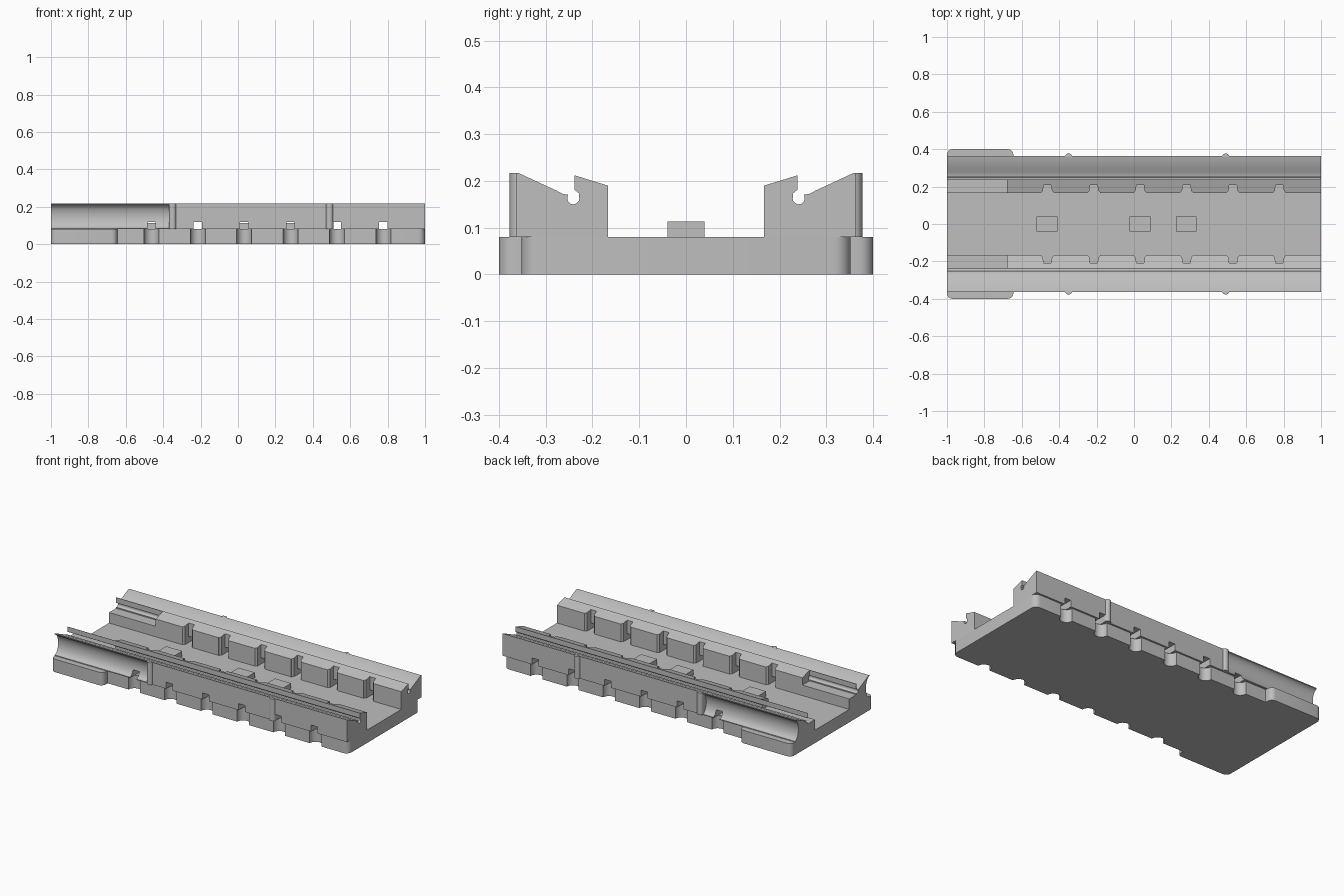
import bpy, bmesh
from math import cos, sin, pi
from mathutils import Vector

old = bpy.data.objects.get("Cube")
if old:
    bpy.data.objects.remove(old, do_unlink=True)

grey = bpy.data.materials.new("plain grey")
grey.use_nodes = True
tone = (0.52, 0.52, 0.52, 1)
grey.diffuse_color = tone
grey.node_tree.nodes["Principled BSDF"].inputs["Base Color"].default_value = tone


def prism(name, outline, axis, lo, hi):
    """Extrude an outline: (x, y) along z, or (y, z) along x."""
    place = (lambda a, b: (a, b, lo)) if axis == "z" else (lambda a, b: (lo, a, b))
    step = Vector((0, 0, hi - lo)) if axis == "z" else Vector((hi - lo, 0, 0))
    bm = bmesh.new()
    face = bm.faces.new([bm.verts.new(place(*p)) for p in outline])
    new = bmesh.ops.extrude_face_region(bm, geom=[face])["geom"]
    bmesh.ops.translate(bm, vec=step, verts=[v for v in new if isinstance(v, bmesh.types.BMVert)])
    bmesh.ops.recalc_face_normals(bm, faces=bm.faces)
    mesh = bpy.data.meshes.new(name)
    bm.to_mesh(mesh)
    bm.free()
    mesh.materials.append(grey)
    obj = bpy.data.objects.new(name, mesh)
    bpy.context.collection.objects.link(obj)
    return obj


def arc(cx, cy, rx, ry, start, end, n=8):
    angles = [start + (end - start) * i / n for i in range(n + 1)]
    return [(cx + rx * cos(a), cy + ry * sin(a)) for a in angles]


def rect(x0, x1, y0, y1):
    return [(x0, y0), (x1, y0), (x1, y1), (x0, y1)]


def rounded(x0, x1, y0, y1, r):
    corners = [(x1 - r, y1 - r), (x0 + r, y1 - r), (x0 + r, y0 + r), (x1 - r, y0 + r)]
    return [p for i, c in enumerate(corners)
            for p in arc(*c, r, r, i * pi / 2, (i + 1) * pi / 2, 6)]


def apply(obj, mod):
    bpy.context.view_layer.objects.active = obj
    bpy.ops.object.modifier_apply(modifier=mod.name)


def combine(obj, other, operation="DIFFERENCE"):
    mod = obj.modifiers.new("combine", "BOOLEAN")
    mod.operation, mod.solver, mod.object = operation, "EXACT", other
    apply(obj, mod)
    bpy.data.objects.remove(other, do_unlink=True)


def mirror_y(obj):
    mod = obj.modifiers.new("mirror", "MIRROR")
    mod.use_axis = (False, True, False)
    apply(obj, mod)


FLOOR, TOP = 0.08, 0.217
slots = [-0.463 + 0.248 * i for i in range(6)]

# Base plate with widened end tabs and rounded edge notches
base = prism("base_plate", rounded(-1, 1, -0.352, 0.352, 0.035), "z", 0, FLOOR)
combine(base, prism("tab", rounded(-1, -0.645, -0.4, 0.4, 0.03), "z", 0, FLOOR), "UNION")
for x in slots:
    for side in (-1, 1):
        notch = arc(x, side * 0.352, 0.04, 0.04, 0, 2 * pi * 23 / 24, 23)
        combine(base, prism("notch", notch, "z", -0.1, 0.2))

# Side rail: inner lip, round-bottomed groove, sloped outer flank
profile = [(0.167, FLOOR), (0.167, 0.19), (0.238, 0.212), (0.238, 0.181), (0.228, 0.173)]
profile += arc(0.241, 0.163, 0.013, 0.013, pi * 0.85, pi * 2.1)
profile += [(0.252, 0.171), (0.263, 0.172), (0.278, 0.18), (0.3, 0.19),
            (0.358, TOP), (0.363, TOP), (0.363, FLOOR)]
rails = prism("side_rails", profile, "x", -1, 1)

# Hollowed outer flank and lowered inner lip at one end
hollow = arc(0.367, 0.148, 0.037, 0.064, 0, 2 * pi * 31 / 32, 31)
combine(rails, prism("hollow", hollow, "x", -1.1, -0.37))
combine(rails, prism("lip_cut", rect(0.1, 0.2355, 0.145, 0.3), "x", -1.1, -0.68))

# Cross tunnels and inner slots with flared mouths
for x in slots:
    combine(rails, prism("tunnel", rect(x - 0.022, x + 0.022, 0.1, 0.45), "z", 0.05, 0.12))
    slot = [(x - 0.034, 0.15), (x + 0.034, 0.15), (x + 0.034, 0.168), (x + 0.024, 0.178),
            (x + 0.02, 0.208), (x - 0.02, 0.208), (x - 0.024, 0.178), (x - 0.034, 0.168)]
    combine(rails, prism("slot", slot, "z", 0.05, 0.3))
mirror_y(rails)

# Half-round ribs on the outer walls
ribs = []
for i, x in enumerate((-0.35, 0.49)):
    rib = prism(f"wall_rib_{i + 1}", arc(x, 0.357, 0.02, 0.02, 0, pi, 12), "z", FLOOR, TOP)
    mirror_y(rib)
    ribs.append(rib)

# Low blocks along the centre of the floor
blocks = [prism(f"floor_block_{i + 1}", rect(x - 0.055, x + 0.055, -0.04, 0.04), "z", FLOOR - 0.01, 0.113)
          for i, x in enumerate((-0.465, 0.032, 0.28))]

# Smooth the curved surfaces, keep edges crisp
bpy.ops.object.select_all(action="DESELECT")
for obj in [base, rails, *ribs, *blocks]:
    obj.select_set(True)
bpy.context.view_layer.objects.active = base
bpy.ops.object.shade_smooth_by_angle(angle=pi / 6)
